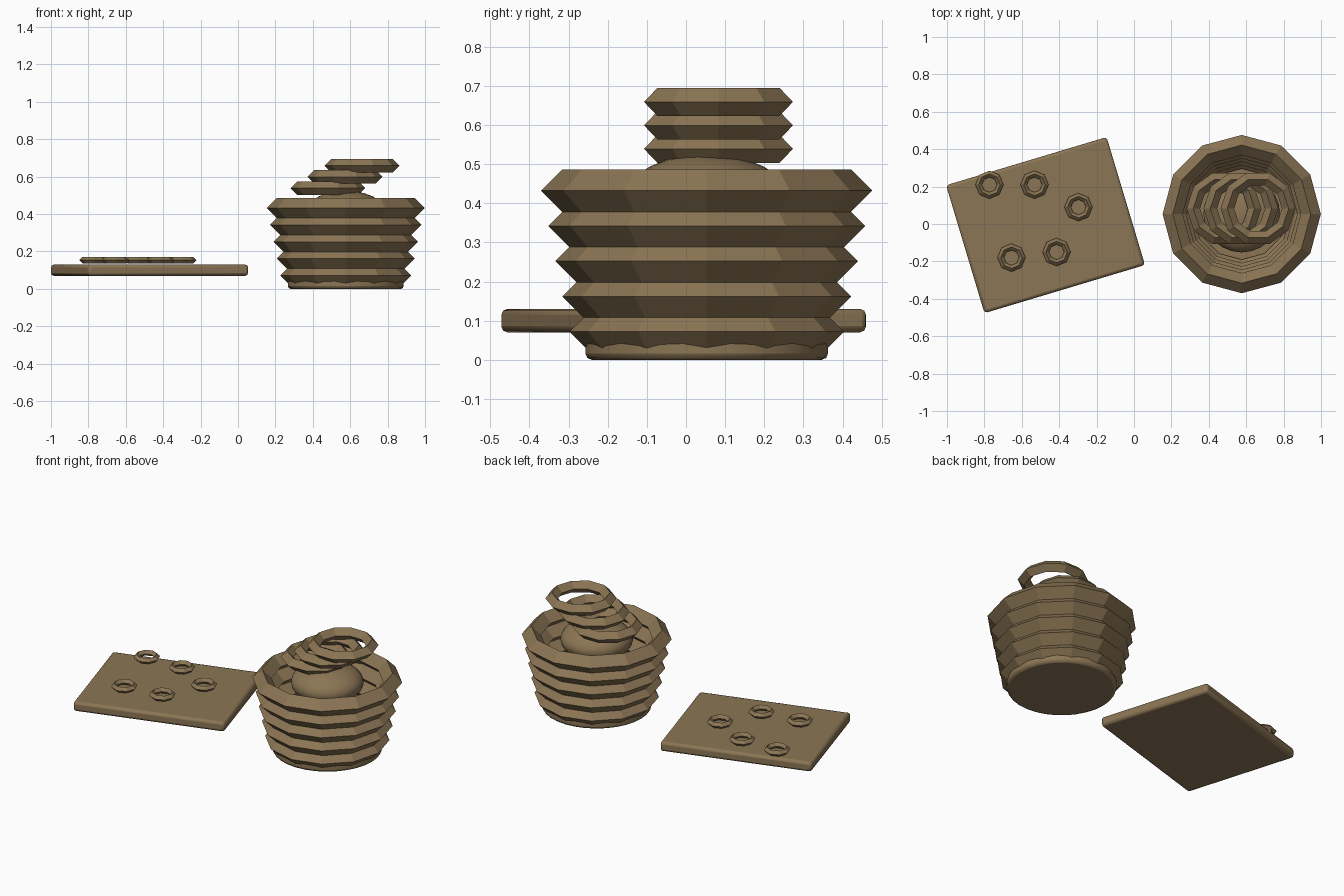
import bpy
import math

default = bpy.data.objects.get("Cube")
if default:
    bpy.data.objects.remove(default, do_unlink=True)

# Single brown clay colour
BROWN = (0.26, 0.18, 0.09, 1.0)
brown = bpy.data.materials.new("warm_brown")
brown.use_nodes = True
brown.diffuse_color = BROWN
brown.node_tree.nodes["Principled BSDF"].inputs["Base Color"].default_value = BROWN


def finish(name, smooth=False):
    obj = bpy.context.object
    obj.name = name
    obj.data.materials.append(brown)
    if smooth:
        bpy.ops.object.shade_smooth_by_angle(angle=math.radians(35))
    return obj


def ring(name, loc, outer, thickness, sides):
    """Faceted ring with a diamond cross-section."""
    bpy.ops.mesh.primitive_torus_add(
        location=loc, major_radius=outer - thickness, minor_radius=thickness,
        major_segments=sides, minor_segments=4)
    return finish(name)


def bevel(obj, width, segments):
    mod = obj.modifiers.new("rounded_edges", "BEVEL")
    mod.width = width
    mod.segments = segments
    mod.limit_method = "ANGLE"


# Basket: stacked rings flaring upward
BX, BY = 0.576, 0.053
for i in range(5):
    ring(f"basket_ring_{i + 1}", (BX, BY, 0.072 + 0.09 * i),
         0.351 + 0.018 * i, 0.054, 12)

# Basket base
bpy.ops.mesh.primitive_cylinder_add(
    vertices=32, radius=0.31, depth=0.06, location=(BX, BY, 0.03))
bevel(finish("basket_base", smooth=True), 0.016, 2)

# Flattened ball resting inside the basket
bpy.ops.mesh.primitive_uv_sphere_add(
    segments=24, ring_count=12, radius=1, location=(BX, BY, 0.42))
ball = bpy.context.object
ball.scale = (0.205, 0.205, 0.105)
finish("ball", smooth=True)

# Loose rings leaning in a stair over the ball
for i in range(3):
    ring(f"loose_ring_{i + 1}", (0.481 + 0.091 * i, 0.083, 0.539 + 0.06 * i),
         0.2, 0.036, 10)

# Board
bpy.ops.mesh.primitive_cube_add(
    size=1, location=(-0.473, -0.006, 0.1), rotation=(0, 0, math.radians(16.7)))
board = bpy.context.object
board.scale = (0.896, 0.714, 0.06)
bpy.ops.object.transform_apply(location=False, rotation=False, scale=True)
bevel(finish("board", smooth=True), 0.016, 2)

# Small rings set out on the board
spots = [(-0.773, 0.21), (-0.532, 0.21), (-0.297, 0.09),
         (-0.655, -0.18), (-0.414, -0.15)]
for i, (x, y) in enumerate(spots):
    ring(f"small_ring_{i + 1}", (x, y, 0.154), 0.075, 0.0175, 8)
